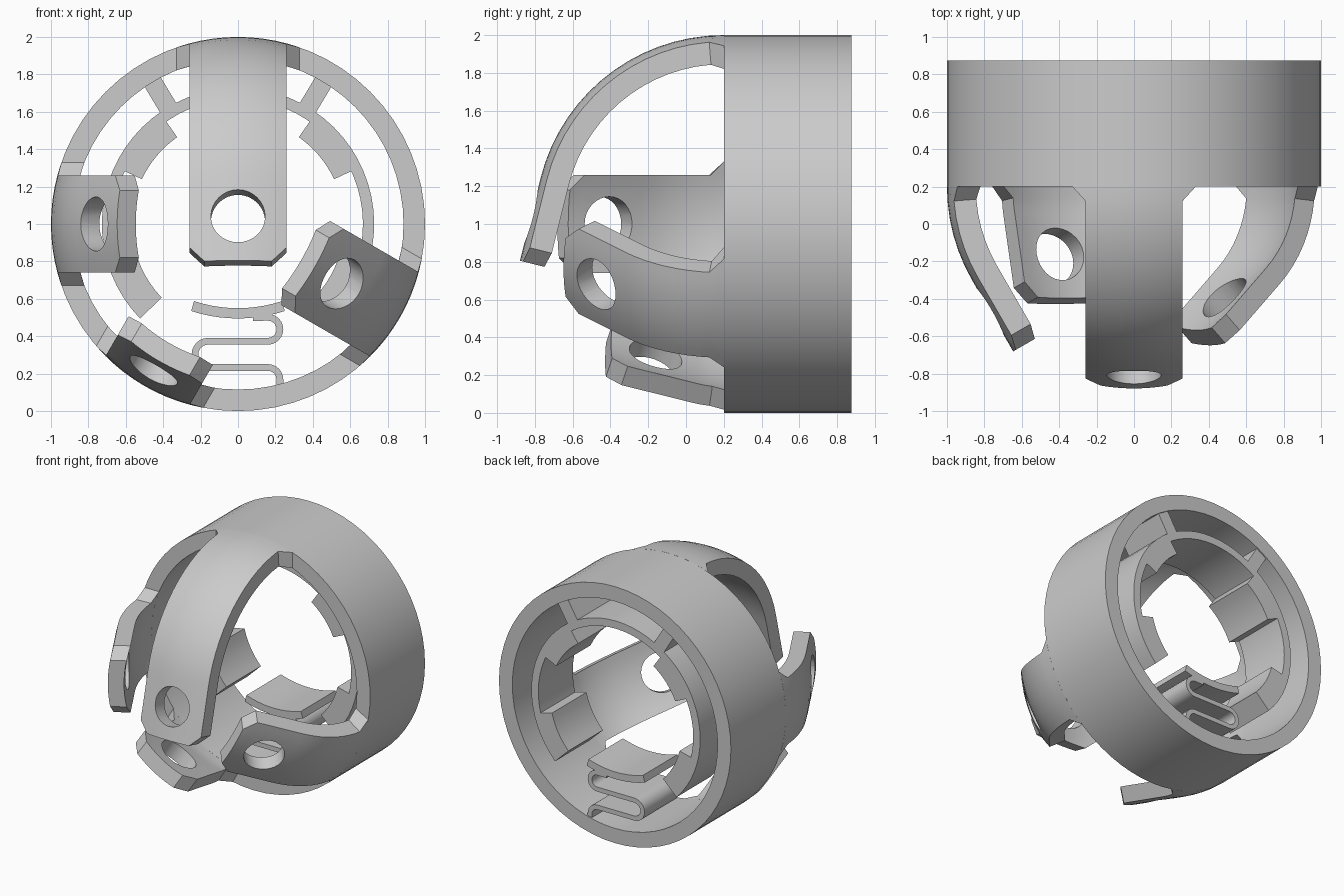
import bpy, bmesh
from math import sin, cos, radians, sqrt, pi, hypot
from mathutils import Vector, Matrix

if "Cube" in bpy.data.objects:
    bpy.data.objects.remove(bpy.data.objects["Cube"])

CZ = 1.0                 # height of the ring axis
OUT, INN = 1.0, 0.885    # main ring radii
Y0, Y1 = 0.2, 0.875      # main ring front / back
I0, I1 = 0.44, 0.865     # inner parts front / back


def finish(name, bm, angle=30):
    bmesh.ops.recalc_face_normals(bm, faces=bm.faces)
    me = bpy.data.meshes.new(name)
    bm.to_mesh(me)
    bm.free()
    ob = bpy.data.objects.new(name, me)
    bpy.context.collection.objects.link(ob)
    smooth(ob, angle)
    return ob


def smooth(ob, angle=30):
    bpy.ops.object.select_all(action='DESELECT')
    ob.select_set(True)
    bpy.context.view_layer.objects.active = ob
    bpy.ops.object.shade_smooth_by_angle(angle=radians(angle))


def skin(name, sections, closed=False):
    """Join equal cross-section loops into a solid."""
    bm = bmesh.new()
    rows = [[bm.verts.new(p) for p in sec] for sec in sections]
    n, k = len(rows), len(rows[0])
    for i in range(n if closed else n - 1):
        a, b = rows[i], rows[(i + 1) % n]
        for j in range(k):
            bm.faces.new((a[j], a[(j + 1) % k], b[(j + 1) % k], b[j]))
    if not closed:
        bm.faces.new(rows[0])
        bm.faces.new(rows[-1])
    return finish(name, bm)


def band(name, inner, outer, y0, y1, closed=False):
    """Band between two (x, z) outlines, extruded along y."""
    return skin(name, [[(a[0], y0, a[1]), (b[0], y0, b[1]), (b[0], y1, b[1]), (a[0], y1, a[1])]
                       for a, b in zip(inner, outer)], closed)


def arc(r, a0, a1, n, cx=0.0, cz=CZ):
    return [(cx + r * cos(radians(a0 + (a1 - a0) * i / n)),
             cz + r * sin(radians(a0 + (a1 - a0) * i / n))) for i in range(n + 1)]


def arm(name, phi, R, bend, L, width=0.26, hole=0.145):
    """Curved finger: strip of the ring wall bent inwards, with a hole near the tip."""
    phi, bend = radians(phi), radians(bend)
    er, et = Vector((cos(phi), 0, sin(phi))), Vector((-sin(phi), 0, cos(phi)))
    ey, centre = Vector((0, 1, 0)), Vector((0, 0, CZ))
    total = R * bend + L

    def frame(s):
        t = max(0.0, min(s / R, bend))
        rest = max(0.0, s - R * bend)
        pos = er * (1 - R * (1 - cos(t)) - rest * sin(t)) + ey * (Y0 - R * sin(t) - rest * cos(t))
        return centre + pos, er * cos(t) - ey * sin(t)

    # stations along the arm: flared root, bend, straight part, chamfered tip
    steps = max(4, round(bend / radians(5)))
    stations = [(0.0, width + 0.07), (0.08, width)]
    stations += [(R * bend * i / steps, width) for i in range(1, steps + 1)
                 if R * bend * i / steps > 0.1]
    stations += [(total - 0.08, width), (total, width - 0.08)]
    n, secs = 10, []
    for s, w in stations:
        p, nor = frame(s)
        xs = [w * (2 * i / n - 1) for i in range(n + 1)]
        top = [p + et * x + nor * (sqrt(OUT ** 2 - x * x) - 1) for x in xs]
        low = [p + et * x + nor * (sqrt(INN ** 2 - x * x) - 1) for x in reversed(xs)]
        secs.append(top + low)
    ob = skin(name, secs)

    # round hole through the straight part
    p, nor = frame(total - 0.245)
    bm = bmesh.new()
    rot = nor.to_track_quat('Z', 'Y').to_matrix().to_4x4()
    bmesh.ops.create_cone(bm, cap_ends=True, segments=32, radius1=hole, radius2=hole,
                          depth=0.5, matrix=Matrix.Translation(p) @ rot)
    cutter = finish(name + "_hole_cutter", bm)
    cutter.hide_render = True
    mod = ob.modifiers.new("hole", 'BOOLEAN')
    mod.operation, mod.solver, mod.object = 'DIFFERENCE', 'EXACT', cutter
    bpy.ops.object.select_all(action='DESELECT')
    bpy.context.view_layer.objects.active = ob
    ob.select_set(True)
    with bpy.context.temp_override(object=ob, active_object=ob):
        bpy.ops.object.modifier_apply(modifier=mod.name)
    bpy.data.objects.remove(cutter, do_unlink=True)
    smooth(ob)
    return ob


# main ring
N = 64
band("outer_ring", arc(INN, 0, 360, N)[:-1], arc(OUT, 0, 360, N)[:-1], Y0, Y1, True)

# four arms: angle around axis, bend radius, bend angle, straight length
arm("top_arm", 90, 1.0, 76, 0.45)
arm("left_arm", 180, 1.0, 30, 0.44)
arm("lower_left_arm", 240, 0.64, 16, 0.47)
arm("lower_right_arm", 330, 0.77, 45, 0.43)

# open inner ring
band("inner_ring", arc(0.668, -44, 224, 48), arc(0.728, -44, 224, 48), I0, I1)

# grip pads on the inner ring
for i, a in enumerate((-44, 25, 125, 194)):
    band(f"grip_pad_{i + 1}", arc(0.567, a, a + 30, 6), arc(0.69, a, a + 30, 6), I0, I1)

# struts joining the inner ring to the outer ring
for side, a in (("right", 59), ("left", 121)):
    c, s = cos(radians(a)), sin(radians(a))
    ends = [[(r * c - t * s, CZ + r * s + t * c) for r in (0.71, 0.90)] for t in (-0.05, 0.05)]
    band(f"{side}_strut", ends[0], ends[1], I0, I1)

# sprung pad at the bottom
band("spring_pad", arc(0.75, 251.7, 288.3, 10, 0, 1.30),
     arc(0.805, 251.9, 288.1, 10, 0, 1.30), I0, I1)

# serpentine spring: centre line offset both ways
path = [(0.08, 0.50)] + arc(0.064, 90, -90, 12, 0.16, 0.437)
path += arc(0.07, 90, 270, 12, -0.16, 0.303)
path += arc(0.064, 90, 0, 6, 0.16, 0.169) + [(0.224, 0.125)]
half, sides = 0.018, ([], [])
for i, (x, z) in enumerate(path):
    a, b = path[max(i - 1, 0)], path[min(i + 1, len(path) - 1)]
    d = hypot(b[0] - a[0], b[1] - a[1])
    nx, nz = -(b[1] - a[1]) / d * half, (b[0] - a[0]) / d * half
    sides[0].append((x + nx, z + nz))
    sides[1].append((x - nx, z - nz))
band("spring", sides[0], sides[1], I0, I1)
